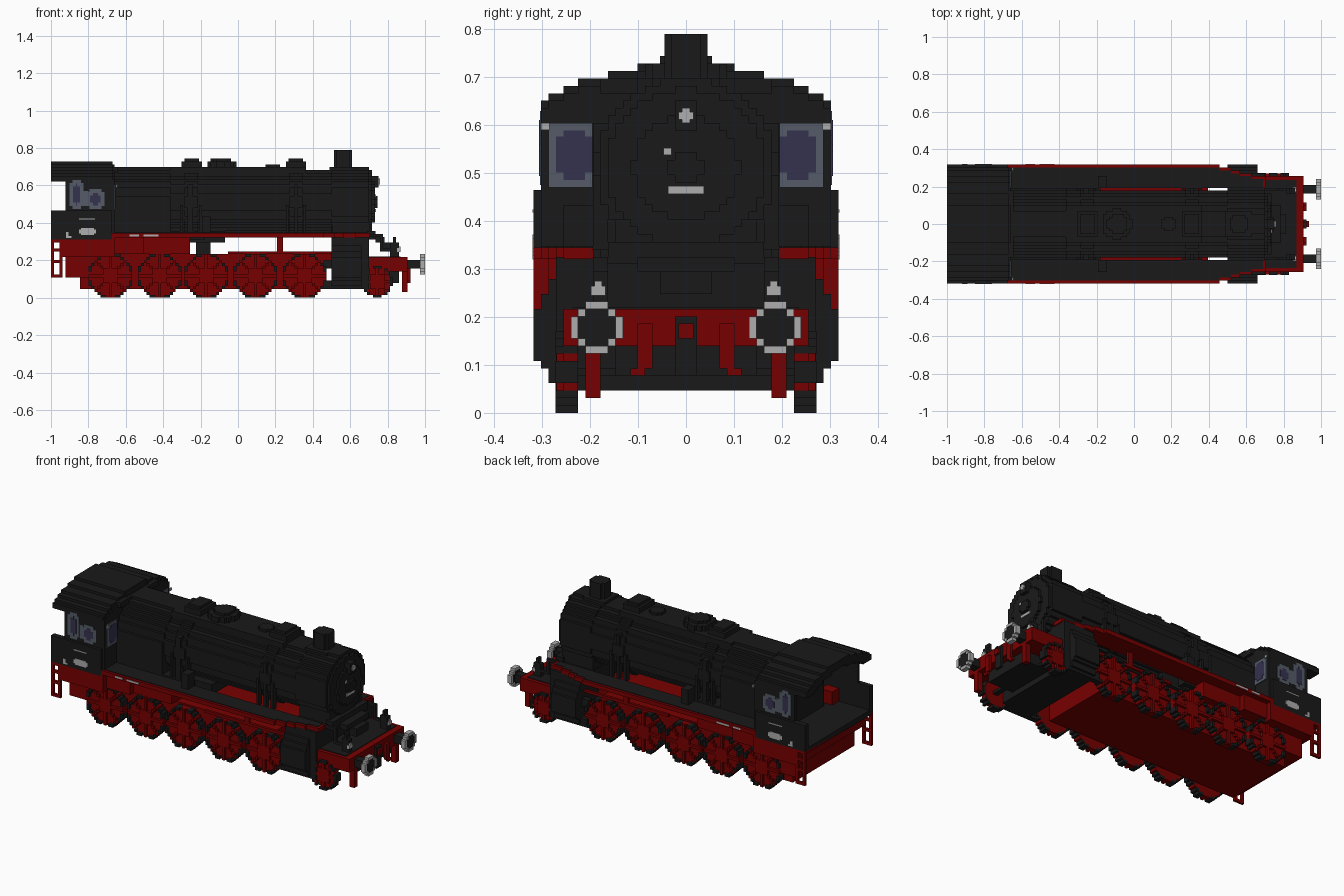
import bpy, bmesh
from math import hypot
from mathutils import Matrix, Vector

if "Cube" in bpy.data.objects:
    bpy.data.objects.remove(bpy.data.objects["Cube"])

V = 2 / 129  # size of one block


def material(name, *rgb):
    mat = bpy.data.materials.new(name)
    mat.use_nodes = True
    mat.diffuse_color = (*rgb, 1)
    mat.node_tree.nodes["Principled BSDF"].inputs["Base Color"].default_value = (*rgb, 1)
    return mat


BLACK = material("soot_black", .01, .01, .01)
RED = material("frame_red", .185, 0, 0)
GREY = material("light_grey", .42, .42, .42)
FRAME = material("window_frame_grey", .09, .105, .135)
GLASS = material("dark_glass", .035, .032, .078)


def finish(name, colour, bm, mirror):
    bmesh.ops.recalc_face_normals(bm, faces=bm.faces)
    mesh = bpy.data.meshes.new(name)
    bm.to_mesh(mesh)
    bm.free()
    mesh.materials.append(colour)
    obj = bpy.data.objects.new(name, mesh)
    bpy.context.collection.objects.link(obj)
    if mirror:
        mod = obj.modifiers.new("Mirror", "MIRROR")
        mod.use_axis = (False, True, False)
        mod.use_mirror_merge = False


def snap(value, axis):
    """Move a coordinate onto the block grid."""
    return round(value / V) * V if axis == 2 else (round(value / V - .5) + .5) * V


def box(name, colour, *spans, mirror=False, grid=True):
    """Blocks given as (x span, y span, z span), joined in one object."""
    bm = bmesh.new()
    for i in range(0, len(spans), 3):
        ends = [[snap(e, a) if grid else e for e in spans[i + a]] for a in range(3)]
        mid = Vector([(a + b) / 2 for a, b in ends])
        size = Vector([max(b - a, V if grid else 0) for a, b in ends])
        bmesh.ops.create_cube(bm, size=1, matrix=Matrix.Translation(mid) @ Matrix.Diagonal((*size, 1)))
    finish(name, colour, bm, mirror)


def prism(name, colour, axis, span, inside, mirror=False):
    """Stepped outline of grid blocks, chosen by a rule, extruded along an axis."""
    cells = [[i * V for i in range(-64, 65)], [i * V for i in range(-20, 21)],
             [(i + .5) * V for i in range(51)]]
    a, b = [n for n in range(3) if n != axis]
    bm = bmesh.new()
    for u in cells[a]:
        for v in cells[b]:
            if inside(u, v):
                corners = []
                for du, dv in ((-1, -1), (1, -1), (1, 1), (-1, 1)):
                    co = [span[0]] * 3
                    co[a], co[b] = u + du * V / 2, v + dv * V / 2
                    corners.append(bm.verts.new(co))
                bm.faces.new(corners)
    bmesh.ops.remove_doubles(bm, verts=bm.verts, dist=V / 9)
    ext = bmesh.ops.extrude_face_region(bm, geom=bm.faces[:], use_keep_orig=True)
    shift = Vector((0, 0, 0))
    shift[axis] = span[1] - span[0]
    bmesh.ops.translate(bm, vec=shift, verts=[g for g in ext["geom"] if isinstance(g, bmesh.types.BMVert)])
    finish(name, colour, bm, mirror)


def disc(cu, cv, r, hole=0):
    return lambda u, v: hole <= hypot(u - cu, v - cv) < r


def wheel(name, x, r):
    x = round(x / V) * V
    z = (round(r / V - .5) + .5) * V

    def spoke(u, v):
        du, dv = abs(u - x), abs(v - z)
        d = hypot(du, dv)
        return d < r - V * .6 and (du < V / 2 or dv < V / 2 or abs(du - dv) < V / 2 or d < V * 2.5)
    prism(name + "_tyre", BLACK, 1, (.225, .272), disc(x, z, r, r - V * .6), True)
    prism(name + "_disc", RED, 1, (.225, .256), disc(x, z, r - V * .6), True)
    prism(name + "_spokes", RED, 1, (.24, .27), spoke, True)


# wheels
for n in range(5):
    wheel(f"driving_wheel_{n + 1}", -.677 + n * .257, .119)
wheel("leading_wheel", .746, .081)
box("axle", BLACK, (.73, .76), (-.22, .22), (.07, .09))

# chassis
box("main_frame", RED, (-.84, .39), (-.21, .21), (.05, .24),
    (-.93, -.66), (-.25, .25), (.11, .3), (.38, .5), (-.1, .1), (.17, .24))
box("frame_rail", RED, (-.05, .5), (.23, .24), (.225, .255),
    (.215, .235), (.23, .24), (.25, .33), mirror=True)
box("firebox_support", RED, (-.66, -.26), (-.25, .25), (.23, .32),
    (-.66, -.5), (-.28, .28), (.24, .33))
box("ash_pan", BLACK, (-.37, -.18), (-.2, .2), (.31, .36), (-.25, -.07), (-.15, .15), (.295, .36),
    (-.22, -.14), (-.12, .12), (.24, .3))
box("cab_base", RED, (-1, -.66), (-.318, .318), (.29, .31), (-.95, -.66), (-.318, .318), (.22, .31),
    (-.68, -.66), (-.318, .318), (.22, .33))
box("rear_ladder", RED, (-1, -.985), (.295, .318), (.11, .29), (-.95, -.935), (.295, .318), (.11, .29),
    (-1, -.94), (.295, .318), (.11, .125), (-1, -.94), (.295, .318), (.19, .205),
    (-1, -.94), (.295, .318), (.25, .265), mirror=True)


# running boards, tapering toward the front
def board_width(x):
    return .32 if x < .42 else max(.32 - (x - .42) * .27, .255)


prism("running_board", RED, 2, (.321, .345),
      lambda x, y: -.67 < x < .7 and .2 < abs(y) < board_width(x))
prism("running_board_tread", BLACK, 2, (.345, .348),
      lambda x, y: -.67 < x < .69 and .2 < abs(y) < board_width(x) - V)


# cylinders, widest at mid height
def cylinder(limit):
    return lambda y, z: .047 < z < .325 and abs(y) < min(
        limit, .318 - max(0, .12 - z) * .7 - max(0, z - .2) * .45)


prism("cylinder_block", BLACK, 0, (.5, .66), cylinder(.318))
prism("cylinder_front", BLACK, 0, (.66, .7), cylinder(.265))
box("valve_gear", BLACK, (.45, .5), (.24, .27), (.05, .1), (.46, .5), (.22, .26), (.16, .2), mirror=True)

# boiler
CZ = V * 33
prism("boiler", BLACK, 0, (-.72, .7), disc(0, CZ, .178))
prism("firebox_casing", BLACK, 0, (-.67, -.36),
      lambda y, z: z > .33 and (hypot(y, z - CZ) < .19 or abs(y) < .19 and z < CZ))
prism("smokebox_rim", BLACK, 0, (.5, .7), disc(0, CZ, .186))
for n, (back, front, r) in enumerate(((.7, .716, .165), (.71, .732, .11), (.73, .747, .035))):
    prism(f"smokebox_door_{n + 1}", BLACK, 0, (back, front), disc(0, CZ, r))
box("smokebox_saddle", BLACK, (.5, .7), (-.15, .15), (.31, .4))
for n, x in enumerate((-.25, .31)):
    prism(f"boiler_band_{n + 1}", BLACK, 0, (x - .035, x + .035), disc(0, CZ, .19))
    box(f"sand_dome_{n + 1}", BLACK, (x - .05, x + .05), (-.075, .075), (.68, .728),
        (x - .035, x + .035), (-.055, .055), (.72, .743))
    box(f"sand_pipes_{n + 1}", BLACK, (x - .015, x + .015), (.165, .195), (.34, .6),
        (x - .06, x - .045), (.165, .195), (.34, .5), (x + .045, x + .06), (.165, .195), (.34, .5), mirror=True)
box("boiler_top_casing", BLACK, (-.37, .36), (-.1, .1), (.66, .697))
prism("steam_dome", BLACK, 2, (.68, .728), disc(-.09, 0, .08))
prism("steam_dome_cap", BLACK, 2, (.72, .743), disc(-.09, 0, .055))
prism("safety_valve", BLACK, 2, (.68, .713), disc(.186, 0, .035))
box("chimney", BLACK, (.512, .61), (-.03, .03), (.66, .79), (.527, .595), (-.045, .045), (.66, .79), grid=False)
box("chimney_base", BLACK, (.49, .63), (-.07, .07), (.66, .7))
box("side_pump", BLACK, (-.2, -.14), (.19, .26), (.34, .43), mirror=True)
box("boiler_pipe", BLACK, (-.64, .5), (.13, .15), (.62, .64), mirror=True)


# cab
def roof_top(y):
    return .728 - .8 * y * y


prism("cab_roof", BLACK, 0, (-1, -.67),
      lambda y, z: abs(y) < .305 and max(.62, .68 - y * y) < z < roof_top(y))
prism("cab_front_wall", BLACK, 0, (-.69, -.66), lambda y, z: abs(y) < .305 and .31 < z < roof_top(y) - V)
box("cab_roof_lip", BLACK, (-.67, -.64), (-.18, .18), (.66, .7))
box("cab_side", BLACK, (-.93, -.67), (.285, .302), (.45, .64), (-1, -.67), (.285, .318), (.31, .46), mirror=True)
box("cab_floor", BLACK, (-1, -.67), (-.3, .3), (.3, .33), (-.76, -.68), (-.19, .19), (.32, .6))
box("cab_seat", RED, (-.8, -.72), (.22, .28), (.33, .4), mirror=True)
SIDE = snap(.302, 1)
LAYERS = (("frame", FRAME, 0, .002), ("glass", GLASS, 1, .004))
for n, (x0, x1, z0, z1) in enumerate(((-.9, -.825, .475, .63), (-.81, -.715, .475, .58))):
    for part, colour, inset, depth in LAYERS:
        g = inset * .019
        # each pane is a cross of two plates, giving stepped corners
        box(f"side_window_{part}_{n + 1}", colour,
            (x0 + g, x1 - g), (SIDE - .002, SIDE + depth), (z0 + g + V, z1 - g - V),
            (x0 + g + V, x1 - g - V), (SIDE - .002, SIDE + depth), (z0 + g, z1 - g), mirror=True, grid=False)
box("side_window_bridge", FRAME, (-.83, -.8), (SIDE - .002, SIDE + .001), (.49, .57), mirror=True, grid=False)
for part, colour, inset, depth in LAYERS:
    g = inset * V
    box("front_window_" + part, colour,
        (-.662, -.656 + depth), (.195, .287 - g), (.47 + g * 2, .592 - g),
        (-.662, -.656 + depth), (.195 + g, .287 - g * 2), (.47 + g, .605 - g), mirror=True, grid=False)

# plates and marks
box("number_plate", GREY, (-.85, -.76), (.317, .32), (.342, .365),
    (-.84, -.77), (.317, .32), (.335, .372), mirror=True, grid=False)
box("cab_marks", GREY, (-.85, -.765), (.317, .32), (.418, .424),
    (-.92, -.89), (.317, .32), (.32, .33), (-.92, -.905), (.317, .32), (.33, .35), mirror=True, grid=False)
box("board_marks", GREY, (-.58, -.53), (.317, .32), (.328, .338),
    (-.505, -.425), (.317, .32), (.328, .338), mirror=True, grid=False)
box("whistle", GREY, (-.652, -.644), (.285, .302), (.59, .605), mirror=True, grid=False)
box("smokebox_plate", GREY, (.73, .738), (-.038, .038), (.457, .473),
    (.73, .738), (-.047, -.03), (.538, .553), grid=False)
box("top_lamp", BLACK, (.7, .745), (-.023, .023), (.59, .65))
box("top_lamp_lens", GREY, (.74, .76), (-.008, .008), (.605, .636), (.74, .76), (-.016, .016), (.612, .628),
    grid=False)

# front deck and buffer beam
box("front_deck", RED, (.68, .89), (-.25, .25), (.14, .217))
box("front_truck", BLACK, (.68, .86), (-.15, .15), (.08, .14))
box("front_deck_tread", BLACK, (.7, .87), (-.235, .235), (.216, .221), grid=False)
box("buffer_beam", RED, (.87, .905), (-.256, .256), (.14, .217))
box("beam_step", RED, (.875, .905), (.18, .21), (.035, .14), mirror=True)
box("brake_hose", RED, (.9, .92), (.07, .1), (.09, .18), (.9, .92), (.085, .115), (.08, .1), mirror=True)
box("coupling", BLACK, (.9, .92), (-.03, .03), (.08, .2))
box("coupling_hook", RED, (.91, .935), (-.016, .016), (.155, .186), grid=False)
BY, BZ = V * 12, V * 11.5
prism("buffer_shaft", BLACK, 0, (.9, .98), disc(BY, BZ, .03), True)
prism("buffer_rim", GREY, 0, (.972, 1), disc(BY, BZ, .054, .036), True)
prism("buffer_face", BLACK, 0, (.972, .996), disc(BY, BZ, .036), True)
box("front_lamp", BLACK, (.81, .86), (.165, .2), (.217, .295), (.825, .845), (.17, .2), (.29, .325), mirror=True)
box("front_lamp_lens", GREY, (.85, .868), (.168, .198), (.245, .265),
    (.85, .868), (.175, .191), (.245, .275), mirror=True, grid=False)
box("smokebox_steps", BLACK, (.69, .74), (-.17, .17), (.31, .36),
    (.73, .78), (-.1, .1), (.295, .325), (.77, .81), (-.06, .06), (.25, .3))
box("deck_handrail", BLACK, (.71, .77), (.18, .2), (.33, .345), (.76, .775), (.18, .2), (.25, .34),
    (.775, .81), (.18, .2), (.25, .265), mirror=True)
